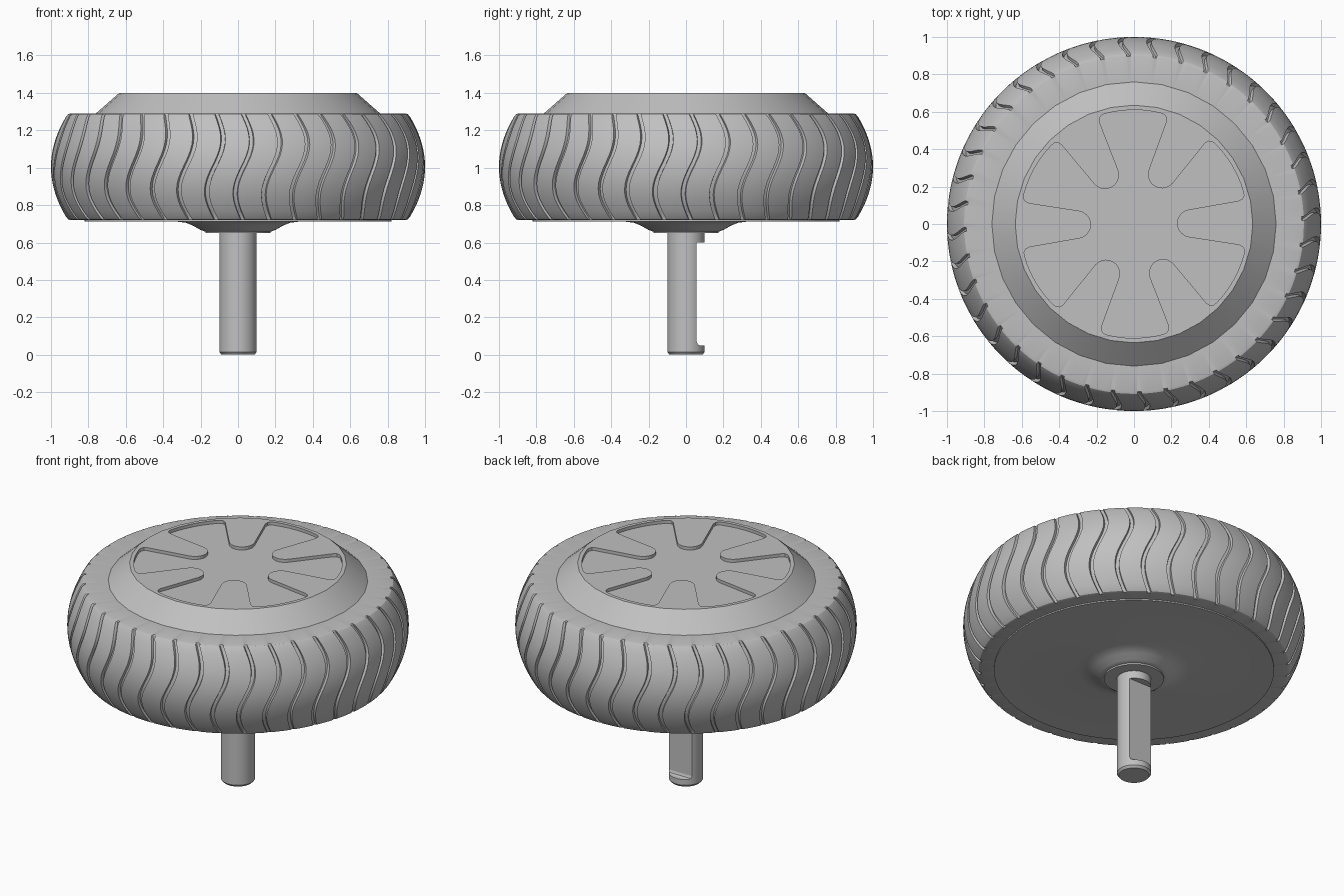
import bpy, bmesh
from math import sin, cos, pi, radians, tau

cube = bpy.data.objects.get("Cube")
if cube:
    bpy.data.objects.remove(cube, do_unlink=True)

grey = bpy.data.materials.new("mid_grey")
grey.use_nodes = True
COLOUR = (0.53, 0.53, 0.53, 1)
grey.diffuse_color = COLOUR
grey.node_tree.nodes["Principled BSDF"].inputs["Base Color"].default_value = COLOUR


def make_object(name, bm, smooth=30):
    bmesh.ops.remove_doubles(bm, verts=bm.verts, dist=1e-5)
    bmesh.ops.recalc_face_normals(bm, faces=bm.faces)
    mesh = bpy.data.meshes.new(name)
    bm.to_mesh(mesh)
    bm.free()
    mesh.materials.append(grey)
    obj = bpy.data.objects.new(name, mesh)
    bpy.context.collection.objects.link(obj)
    bpy.ops.object.select_all(action="DESELECT")
    bpy.context.view_layer.objects.active = obj
    obj.select_set(True)
    if smooth:
        bpy.ops.object.shade_smooth_by_angle(angle=radians(smooth))
    return obj


def skin_rings(rings):
    """Join equal closed rings of points and cap both ends."""
    bm = bmesh.new()
    loops = [[bm.verts.new(p) for p in ring] for ring in rings]
    n = len(loops[0])
    for a, b in zip(loops, loops[1:]):
        for i in range(n):
            j = (i + 1) % n
            bm.faces.new((a[i], a[j], b[j], b[i]))
    bm.faces.new(loops[0])
    bm.faces.new(loops[-1])
    return bm


def lathe(name, profile, sides):
    rings = [[(r * cos(tau * i / sides), r * sin(tau * i / sides), z)
              for i in range(sides)] for r, z in profile]
    return make_object(name, skin_rings(rings))


def cut(target, cutter):
    mod = target.modifiers.new("cut", "BOOLEAN")
    mod.operation = "DIFFERENCE"
    mod.solver = "EXACT"
    mod.object = cutter
    bpy.context.view_layer.objects.active = target
    bpy.ops.object.modifier_apply(modifier=mod.name)
    bpy.data.objects.remove(cutter, do_unlink=True)


# Tyre: barrel section with wavy tread grooves running across it
GROOVES, BOTTOM, TOP, DEPTH = 40, 0.72, 1.29, 0.018
pitch = tau / GROOVES
columns = [(-0.013, 0), (-0.010, 1), (0.010, 1), (0.013, 0)]
columns += [(0.013 + (pitch - 0.026) * k / 4, 0) for k in (1, 2, 3)]

section = [(0.75, BOTTOM, 0), (0.895, BOTTOM, 0), (0.908, BOTTOM + 0.004, 0.5)]
STEPS = 18
for k in range(STEPS + 1):
    t = k / STEPS
    z = BOTTOM + 0.018 + (TOP - BOTTOM - 0.036) * t
    section.append((0.92 + 0.08 * (1 - (2 * t - 1) ** 2), z, 1))
section += [(0.908, TOP - 0.004, 0.5), (0.895, TOP, 0), (0.75, TOP, 0)]

rings = []
for r, z, groove in section:
    swing = -0.045 * sin(tau * (z - BOTTOM) / (TOP - BOTTOM))
    ring = []
    for g in range(GROOVES):
        for offset, sunk in columns:
            a = g * pitch + offset + swing + 0.03
            radius = r - DEPTH * groove * sunk
            ring.append((radius * cos(a), radius * sin(a), z))
    rings.append(ring)
make_object("tyre", skin_rings(rings))

# Hub cap: raised cone with a flat top
cap = lathe("hub_cap", [(0.76, 1.2), (0.76, TOP), (0.635, 1.4)], 32)

# Six-armed star pocket sunk into the hub cap
corner = [(0.56, 0.118), (0.58, 0.128), (0.589, 0.145), (0.587, 0.165)]
notch = [(x, -y) for x, y in reversed(corner)]
for k in range(11):
    a = radians(260 - 16 * k)
    notch.append((0.305 + 0.075 * cos(a), 0.075 * sin(a)))
notch += corner
notch += [(0.61 * cos(radians(d)), 0.61 * sin(radians(d))) for d in (20, 25, 30, 35, 40)]
outline = []
for arm in range(6):
    a = arm * pi / 3 + radians(0.6)
    outline += [(x * cos(a) - y * sin(a), x * sin(a) + y * cos(a)) for x, y in notch]
star = skin_rings([[(x, y, z) for x, y in outline] for z in (1.38, 1.5)])
cut(cap, make_object("star_cutter", star, 0))

# Back cover: thin plate that swells into the axle boss
lathe("back_cover", [(0.82, 0.73), (0.82, 0.712), (0.33, 0.712), (0.28, 0.706),
                     (0.24, 0.69), (0.2, 0.667), (0.18, 0.66), (0.05, 0.66)], 64)
lathe("washer", [(0.175, 0.67), (0.175, 0.65), (0.08, 0.65)], 48)

# Axle with a flat milled on its back side
axle = lathe("axle", [(0.088, 0), (0.1, 0.014), (0.1, 0.69)], 48)
flat = [(0.2, 0.05), (0.075, 0.05), (0.063, 0.055), (0.057, 0.07),
        (0.057, 0.6), (0.2, 0.6)]
cut(axle, make_object("flat_cutter", skin_rings(
    [[(x, y, z) for y, z in flat] for x in (-0.2, 0.2)]), 0))
